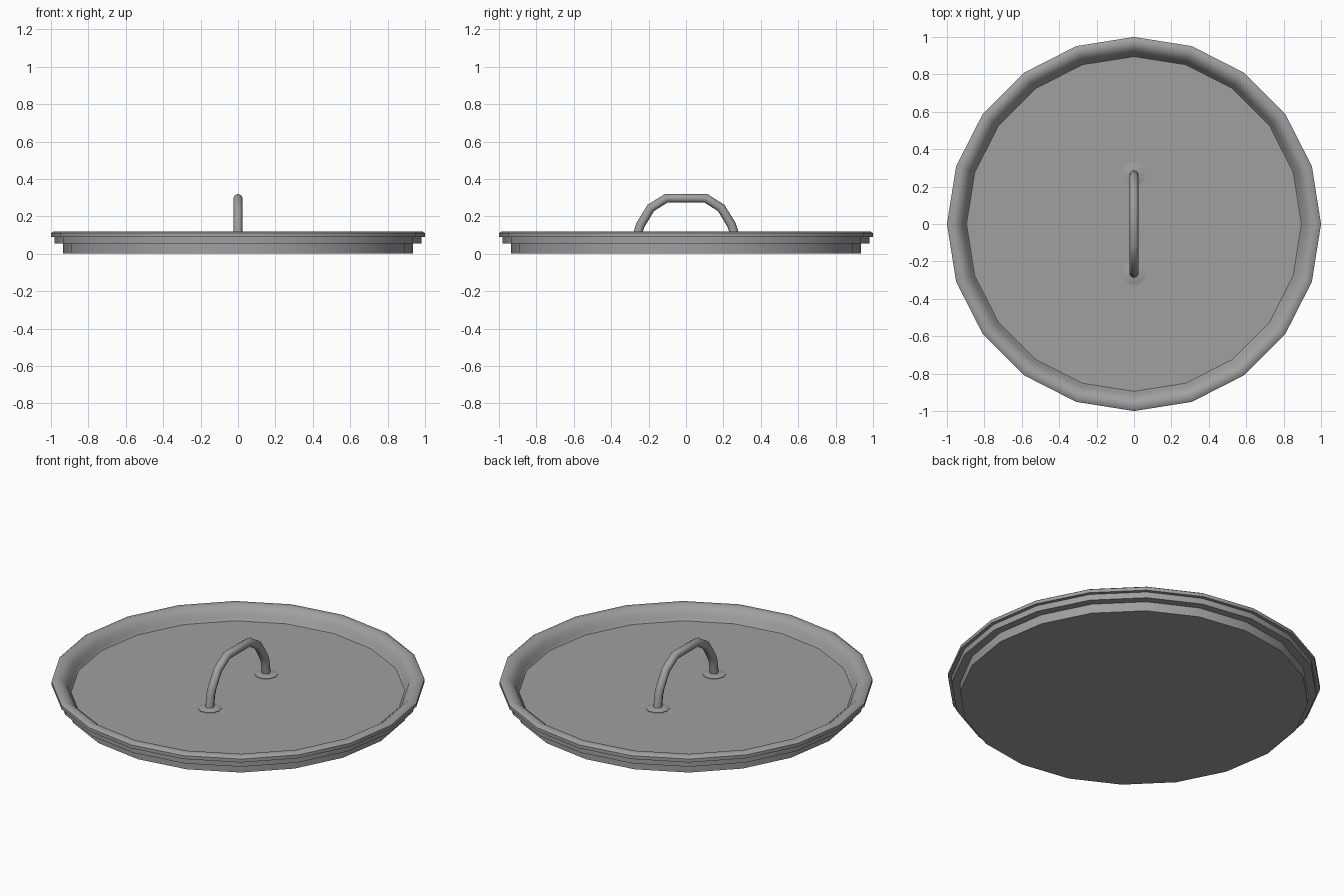
import bpy, bmesh, math
from mathutils import Vector

cube = bpy.data.objects.get("Cube")
if cube:
    bpy.data.objects.remove(cube, do_unlink=True)

GREY = (0.35, 0.35, 0.35, 1)
metal = bpy.data.materials.new("grey metal")
metal.use_nodes = True
metal.diffuse_color = GREY
metal.node_tree.nodes["Principled BSDF"].inputs["Base Color"].default_value = GREY


def finish(name, bm, angle):
    bmesh.ops.recalc_face_normals(bm, faces=bm.faces)
    mesh = bpy.data.meshes.new(name)
    bm.to_mesh(mesh)
    bm.free()
    mesh.materials.append(metal)
    obj = bpy.data.objects.new(name, mesh)
    bpy.context.collection.objects.link(obj)
    bpy.ops.object.select_all(action="DESELECT")
    obj.select_set(True)
    bpy.context.view_layer.objects.active = obj
    bpy.ops.object.shade_smooth_by_angle(angle=math.radians(angle))
    return obj


def skin(bm, rings):
    """Join rings of vertices with quads and close both ends."""
    n = len(rings[0])
    for a, b in zip(rings, rings[1:]):
        for i in range(n):
            j = (i + 1) % n
            bm.faces.new((a[i], a[j], b[j], b[i]))
    bm.faces.new(rings[0])
    bm.faces.new(rings[-1])


def lathe(name, profile, sides, centre=(0, 0), angle=50):
    bm = bmesh.new()
    turns = [math.tau * i / sides for i in range(sides)]
    skin(bm, [[bm.verts.new((centre[0] + r * math.cos(t), centre[1] + r * math.sin(t), z))
               for t in turns] for r, z in profile])
    return finish(name, bm, angle)


# Lid body: stepped skirt, rounded rim, sunken top panel
lathe("lid_body", [(0.935, 0), (0.935, 0.055), (0.98, 0.055), (0.98, 0.09),
                   (1, 0.09), (1, 0.11), (0.985, 0.12), (0.955, 0.12),
                   (0.935, 0.105), (0.918, 0.09), (0.907, 0.06), (0.895, 0.045)], 20)

# Handle: round tube swept along an arch
half = [(0.265, 0.04), (0.255, 0.12), (0.243, 0.155), (0.188, 0.245), (0.105, 0.297)]
path = [Vector((0, -y, z)) for y, z in half] + [Vector((0, y, z)) for y, z in reversed(half)]
bm = bmesh.new()
rings = []
for i, p in enumerate(path):
    before = (p - path[max(i - 1, 0)]).normalized()
    after = (path[min(i + 1, len(path) - 1)] - p).normalized()
    along = (before + after).normalized()
    out = Vector((1, 0, 0)).cross(along)
    rings.append([bm.verts.new(p + 0.024 * (Vector((math.cos(t), 0, 0)) + out * math.sin(t)))
                  for t in (math.tau * k / 8 for k in range(8))])
skin(bm, rings)
finish("handle", bm, 60)

# Shallow washers under the handle ends
for side, y in (("front", -0.265), ("back", 0.265)):
    lathe(side + "_handle_washer", [(0.063, 0.04), (0.063, 0.048), (0.03, 0.056)], 10, (0, y))
